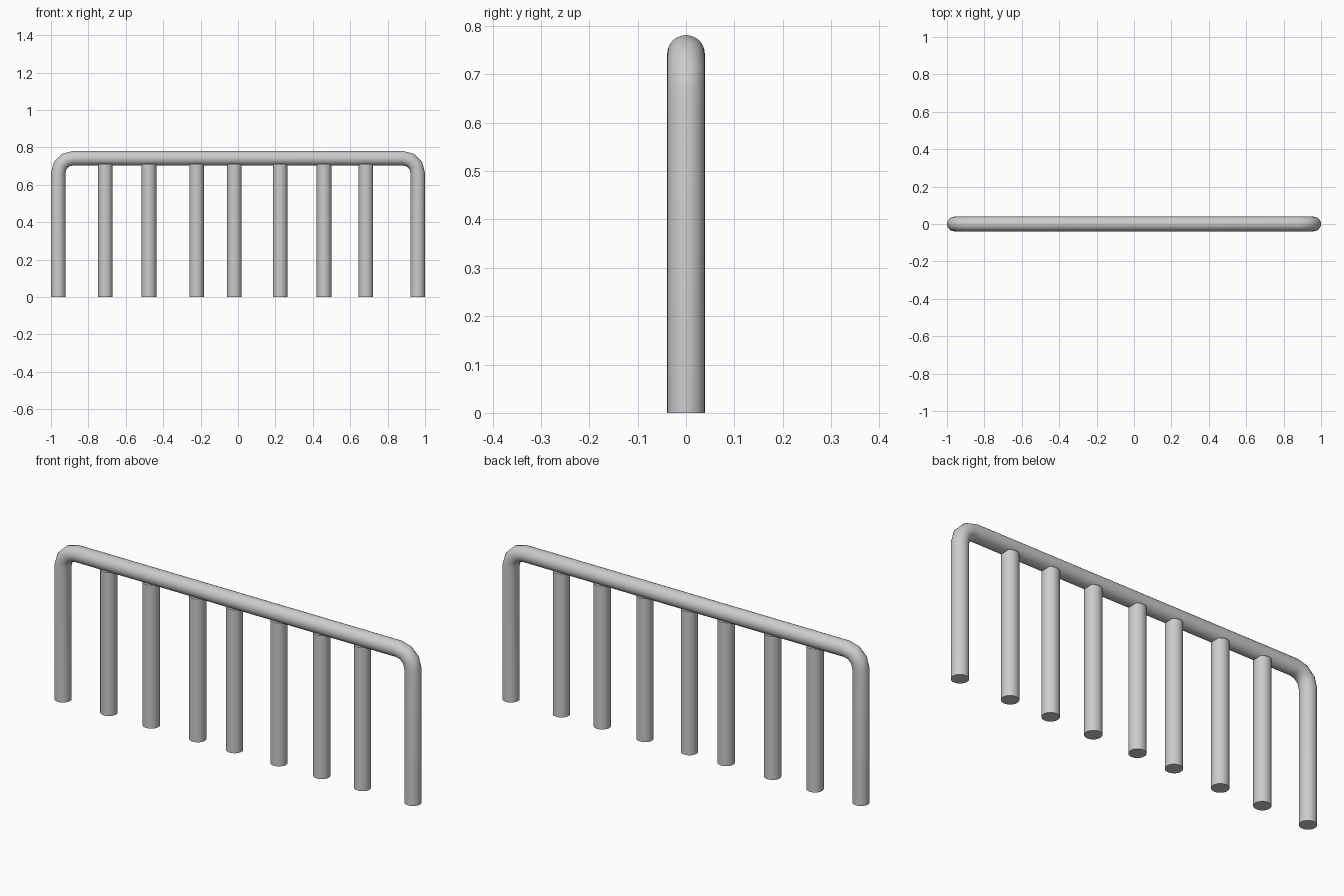
import bpy, bmesh, math
from mathutils import Vector

if "Cube" in bpy.data.objects:
    bpy.data.objects.remove(bpy.data.objects["Cube"])

R = 0.039        # tube radius
SIDES = 32
TOP = 0.742      # rail centre height
HALF = 0.961     # leg centre offset
BEND = 0.078     # corner radius at the tube centre
STEPS = 3        # segments per corner


def sweep_tube(name, stations):
    """Capped tube in the xz plane; each station is (x, z, outward ring direction angle)."""
    bm = bmesh.new()
    rings = []
    for x, z, a in stations:
        out = Vector((math.cos(a), 0, math.sin(a)))
        side = Vector((0, 1, 0))
        ring = []
        for i in range(SIDES):
            t = 2 * math.pi * i / SIDES
            ring.append(bm.verts.new(Vector((x, 0, z)) + R * (math.cos(t) * out + math.sin(t) * side)))
        rings.append(ring)
    for r0, r1 in zip(rings, rings[1:]):
        for i in range(SIDES):
            j = (i + 1) % SIDES
            bm.faces.new((r0[i], r0[j], r1[j], r1[i]))
    bm.faces.new(rings[0])
    bm.faces.new(rings[-1])
    bmesh.ops.recalc_face_normals(bm, faces=bm.faces)
    mesh = bpy.data.meshes.new(name)
    bm.to_mesh(mesh)
    bm.free()
    obj = bpy.data.objects.new(name, mesh)
    bpy.context.collection.objects.link(obj)
    bpy.ops.object.select_all(action='DESELECT')
    obj.select_set(True)
    bpy.context.view_layer.objects.active = obj
    bpy.ops.object.shade_smooth_by_angle(angle=math.radians(40))
    return obj


# Bent outer frame: left leg, two rounded corners, right leg
path = [(-HALF, 0, math.pi)]
for cx, start in ((-HALF + BEND, math.pi), (HALF - BEND, math.pi / 2)):
    for k in range(STEPS + 1):
        a = start - k * math.pi / 2 / STEPS
        path.append((cx + BEND * math.cos(a), TOP - BEND + BEND * math.sin(a), a))
path.append((HALF, 0, 0))
sweep_tube("outer_frame", path)

# Unevenly spaced upright bars, ending just inside the rail
for n, x in enumerate((-0.709, -0.476, -0.221, -0.019, 0.225, 0.46, 0.684), 1):
    sweep_tube(f"upright_bar_{n}", [(x, 0, 0), (x, 0.712, 0)])
